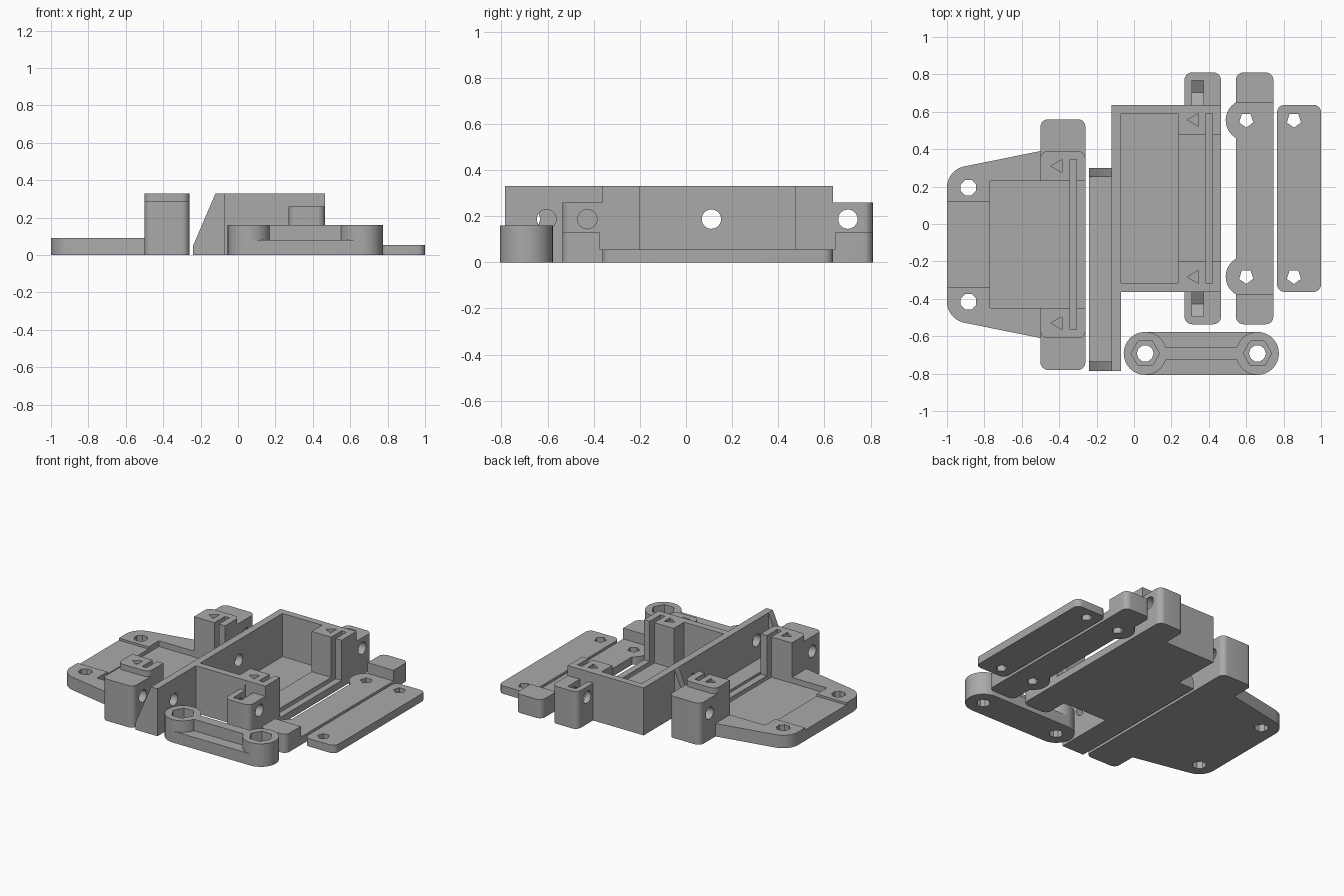
import bpy, bmesh, math
from math import pi, cos, sin, radians

if "Cube" in bpy.data.objects:
    bpy.data.objects.remove(bpy.data.objects["Cube"], do_unlink=True)

grey = bpy.data.materials.new("plain grey")
grey.use_nodes = True
COLOR = (0.4, 0.4, 0.4, 1)
grey.diffuse_color = COLOR
grey.node_tree.nodes["Principled BSDF"].inputs["Base Color"].default_value = COLOR


def prism(name, pts, lo, hi, axis="z"):
    """Extrude a 2D outline along z (x, y), x (y, z) or y (x, z)."""
    place = {"z": lambda a, b, c: (a, b, c),
             "x": lambda a, b, c: (c, a, b),
             "y": lambda a, b, c: (a, c, b)}[axis]
    bm = bmesh.new()
    rings = [[bm.verts.new(place(a, b, c)) for a, b in pts] for c in (lo, hi)]
    n = len(pts)
    for ring in rings:
        bm.faces.new(ring)
    for i in range(n):
        j = (i + 1) % n
        bm.faces.new((rings[0][i], rings[0][j], rings[1][j], rings[1][i]))
    bmesh.ops.recalc_face_normals(bm, faces=bm.faces)
    mesh = bpy.data.meshes.new(name)
    bm.to_mesh(mesh)
    bm.free()
    ob = bpy.data.objects.new(name, mesh)
    bpy.context.collection.objects.link(ob)
    mesh.materials.append(grey)
    return ob


def ngon(cx, cy, r, n=32, turn=0.0):
    return [(cx + r * cos(turn + 2 * pi * i / n), cy + r * sin(turn + 2 * pi * i / n))
            for i in range(n)]


def arc(cx, cy, r, a0, a1, n=8):
    return [(cx + r * cos(radians(a0 + (a1 - a0) * i / n)),
             cy + r * sin(radians(a0 + (a1 - a0) * i / n))) for i in range(n + 1)]


def rect(x0, x1, y0, y1, top=0.0, bottom=0.0):
    """Rectangle with optionally rounded top and bottom corners."""
    t, b = top, bottom
    right = arc(x1 - t, y1 - t, t, 0, 90) if t else [(x1, y1)]
    left = arc(x0 + t, y1 - t, t, 90, 180) if t else [(x0, y1)]
    low_left = arc(x0 + b, y0 + b, b, 180, 270) if b else [(x0, y0)]
    low_right = arc(x1 - b, y0 + b, b, 270, 360) if b else [(x1, y0)]
    return right + left + low_left + low_right


def box(x0, x1, y0, y1, z0, z1, **corners):
    return prism("piece", rect(x0, x1, y0, y1, **corners), z0, z1)


def combine(base, others, operation):
    """Boolean every helper into the base, then drop the helper."""
    for other in others:
        other.hide_render = True
        mod = base.modifiers.new("shape", "BOOLEAN")
        mod.operation = operation
        mod.solver = "EXACT"
        mod.object = other
        dg = bpy.context.evaluated_depsgraph_get()
        mesh = bpy.data.meshes.new_from_object(base.evaluated_get(dg))
        base.modifiers.clear()
        base.data = mesh
        bpy.data.objects.remove(other, do_unlink=True)


def finish(ob, name):
    ob.name = name
    ob.data.name = name
    ob.data.materials.clear()
    ob.data.materials.append(grey)
    for p in ob.data.polygons:
        p.material_index = 0
    bpy.ops.object.select_all(action="DESELECT")
    ob.select_set(True)
    bpy.context.view_layer.objects.active = ob
    bpy.ops.object.shade_smooth_by_angle(angle=radians(30))


def triangle_mark(x, y):
    return prism("mark", ngon(x, y, 0.04, 3, pi), 0.31, 0.4)


def side_hole(y, z, x0, x1):
    return prism("hole", ngon(y, z, 0.042, 24), x0, x1, "x")


# Mounting plate with two clamp posts, mirrored about its middle line
MID = -0.11
upper = arc(-0.885, MID + 0.305, 0.115, 100, 180, 10)
half = [(-0.26, MID + 0.5), (-0.5, MID + 0.5)] + upper
outline = half + [(x, 2 * MID - y) for x, y in reversed(half)]
plate = prism("plate", outline, 0, 0.09)
combine(plate, [box(-0.77, -0.2, MID - 0.34, MID + 0.34, 0.05, 0.2),
                box(-1.1, -0.76, MID - 0.227, MID + 0.227, 0.075, 0.2)], "DIFFERENCE")
adds, cuts = [], []
for s in (1, -1):
    def span(a, b):
        return sorted((MID + s * a, MID + s * b))
    ends = {"top": 0.04} if s > 0 else {"bottom": 0.04}
    adds.append(box(-0.5, -0.26, *span(0.34, 0.5), 0, 0.33, **ends))
    adds.append(box(-0.5, -0.26, *span(0.4, 0.67), 0, 0.29, **ends))
    cuts.append(triangle_mark(-0.405, MID + s * 0.42))
    cuts.append(side_hole(MID + s * 0.565, 0.187, -0.6, -0.2))
    cuts.append(prism("hole", ngon(-0.885, MID + s * 0.305, 0.045, 8, pi / 8), -0.1, 0.2))
cuts.append(box(-0.342, -0.308, MID - 0.455, MID + 0.455, 0.01, 0.4))
combine(plate, adds, "UNION")
combine(plate, cuts, "DIFFERENCE")
finish(plate, "mounting_plate")

# Open tray with a long back wall, clamp posts and nut-trap ears
MID = 0.137
tray = box(-0.12, 0.465, MID - 0.5, MID + 0.5, 0, 0.33)
combine(tray, [box(-0.07, 0.235, MID - 0.452, MID + 0.452, 0.03, 0.4),
               box(0.2, 0.6, MID - 0.338, MID + 0.338, 0.05, 0.4)], "DIFFERENCE")
adds = [box(-0.12, -0.07, -0.785, 0.0, 0, 0.33),
        box(-0.24, -0.1, -0.785, 0.3, 0, 0.05)]
slope = [(-0.24, 0), (-0.1, 0), (-0.1, 0.33), (-0.12, 0.33), (-0.24, 0.05)]
for y0, y1 in ((-0.785, -0.735), (0.25, 0.3)):
    adds.append(prism("gusset", slope, y0, y1, "y"))
cuts = [box(0.385, 0.42, MID - 0.455, MID + 0.455, 0.01, 0.4),
        side_hole(0.11, 0.187, -0.3, 0.0), side_hole(-0.605, 0.187, -0.3, 0.0)]
for s in (1, -1):
    ends = {"top": 0.04} if s > 0 else {"bottom": 0.04}
    adds.append(box(0.27, 0.465, *sorted((MID + s * 0.47, MID + s * 0.673)), 0, 0.26, **ends))
    cuts.append(triangle_mark(0.325, MID + s * 0.42))
    hy = MID + s * 0.565
    cuts.append(side_hole(hy, 0.187, 0.2, 0.6))
    trap = [(hy - 0.066, 0.3), (hy - 0.066, 0.148), (hy, 0.11),
            (hy + 0.066, 0.148), (hy + 0.066, 0.3)]
    cuts.append(prism("nut_trap", trap, 0.31, 0.372, "x"))
combine(tray, adds, "UNION")
combine(tray, cuts, "DIFFERENCE")
finish(tray, "tray")

# Clamp strip with raised ends and bulges round its holes
strip = box(0.545, 0.745, MID - 0.673, MID + 0.673, 0, 0.055, top=0.04, bottom=0.04)
combine(strip, [box(0.545, 0.745, MID + 0.51, MID + 0.673, 0, 0.13, top=0.04),
                box(0.545, 0.745, MID - 0.673, MID - 0.51, 0, 0.13, bottom=0.04)]
        + [prism("bulge", ngon(0.6, MID + s * 0.418, 0.11), 0, 0.055) for s in (1, -1)], "UNION")
combine(strip, [prism("hole", ngon(0.6, MID + s * 0.418, 0.04, 5, -0.3), -0.1, 0.2)
                for s in (1, -1)], "DIFFERENCE")
finish(strip, "clamp_strip")

# Flat cover strip
cover = box(0.765, 1.0, MID - 0.5, MID + 0.5, 0, 0.055, top=0.04, bottom=0.04)
combine(cover, [prism("hole", ngon(0.855, MID + s * 0.418, 0.04, 5, -0.3), -0.1, 0.2)
                for s in (1, -1)], "DIFFERENCE")
finish(cover, "cover_strip")

# Link bar with a low body, two bosses, a centre rib and nut pockets
LY, ENDS = -0.692, (0.06, 0.66)
link = prism("link", arc(ENDS[1], LY, 0.115, -90, 90, 16)
             + arc(ENDS[0], LY, 0.115, 90, 270, 16), 0, 0.08)
combine(link, [prism("boss", ngon(x, LY, 0.115), 0, 0.16) for x in ENDS]
        + [box(ENDS[0], ENDS[1], LY - 0.034, LY + 0.034, 0, 0.16)], "UNION")
for x in ENDS:
    combine(link, [prism("pocket", ngon(x, LY, 0.076, 6), 0.09, 0.3),
                   prism("hole", ngon(x, LY, 0.045, 10), -0.1, 0.3)], "DIFFERENCE")
finish(link, "link_bar")
